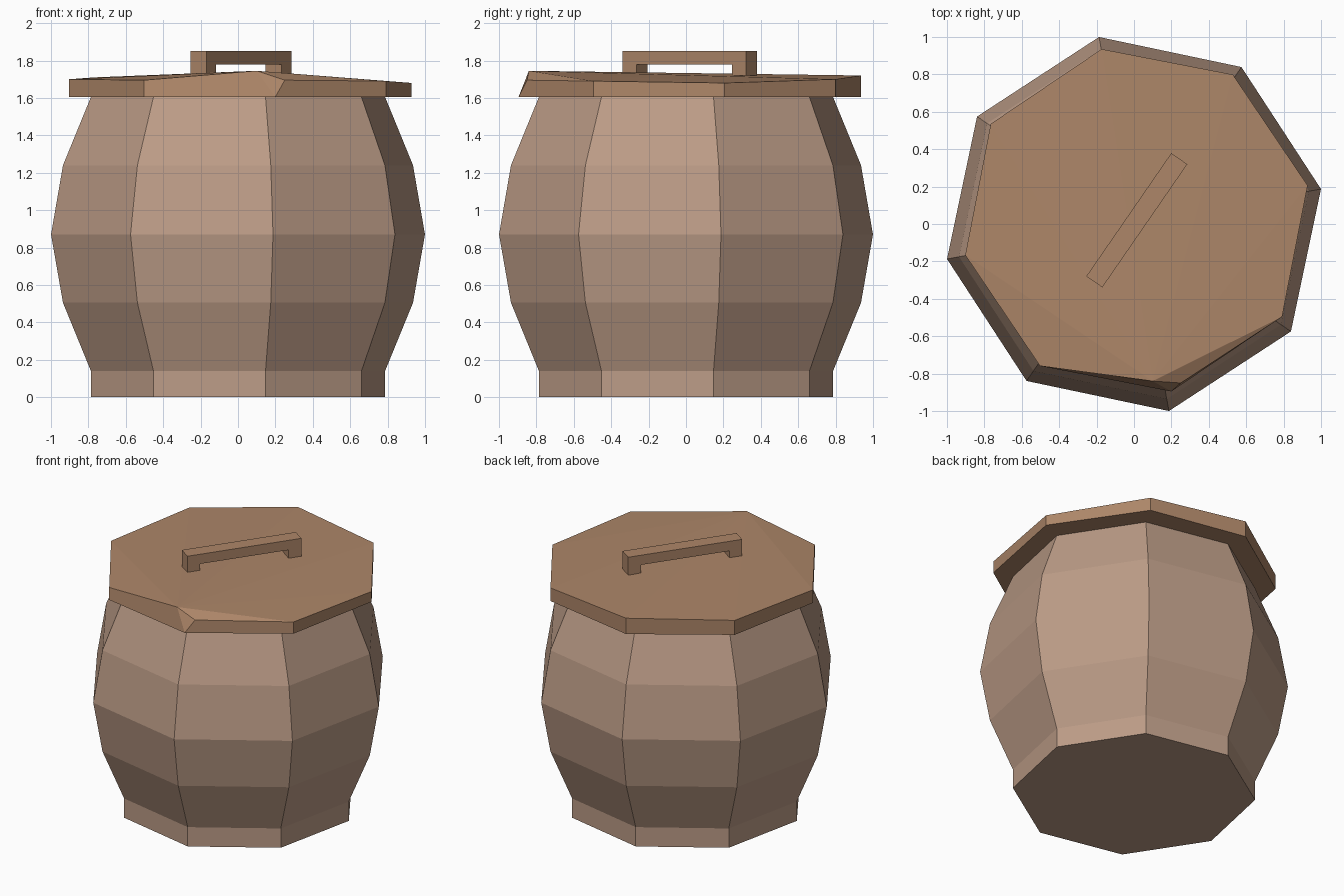
import bpy, bmesh
from math import cos, sin, radians
from mathutils import Matrix

if "Cube" in bpy.data.objects:
    bpy.data.objects.remove(bpy.data.objects["Cube"])


def material(name, color):
    m = bpy.data.materials.new(name)
    m.diffuse_color = (*color, 1)
    m.use_nodes = True
    m.node_tree.nodes["Principled BSDF"].inputs["Base Color"].default_value = m.diffuse_color
    return m


def finish(bm, name, mat):
    bmesh.ops.recalc_face_normals(bm, faces=bm.faces)
    mesh = bpy.data.meshes.new(name)
    bm.to_mesh(mesh)
    bm.free()
    ob = bpy.data.objects.new(name, mesh)
    ob.data.materials.append(mat)
    bpy.context.collection.objects.link(ob)
    return ob


def octagon(r, cx=0, cy=0, turn=10.6):
    return [(cx + r * cos(radians(turn + 45 * i)),
             cy + r * sin(radians(turn + 45 * i))) for i in range(8)]


body_wood = material("body_wood", (0.50, 0.33, 0.24))
lid_wood = material("lid_wood", (0.42, 0.24, 0.14))

# Barrel body: eight-sided bulging profile
bm = bmesh.new()
profile = [(0.80, 0), (0.80, 0.14), (0.952, 0.505),
           (1.017, 0.87), (0.952, 1.24), (0.80, 1.605)]
rings = [[bm.verts.new((x, y, z)) for x, y in octagon(r)] for r, z in profile]
for a, b in zip(rings, rings[1:]):
    for i in range(8):
        j = (i + 1) % 8
        bm.faces.new((a[i], a[j], b[j], b[i]))
bm.faces.new(rings[0])
bm.faces.new(rings[-1])
finish(bm, "barrel_body", body_wood)

# Lid: uneven octagonal slab with one chipped front corner
bm = bmesh.new()
outline = octagon(0.934, 0.013, 0.02, 11.5)
heights = [1.68, 1.70, 1.72, 1.71, 1.70, 1.695, None, 1.69]
low = [bm.verts.new((x, y, 1.605)) for x, y in outline]
top = [bm.verts.new((x, y, z)) if z else None
       for (x, y), z in zip(outline, heights)]
peak = bm.verts.new((0.10, -0.84, 1.745))
chip = bm.verts.new((0.25, -0.85, 1.695))
bm.faces.new(low)
for i in range(8):
    j = (i + 1) % 8
    a = top[i] or chip
    b = top[j] or peak
    bm.faces.new((low[i], low[j], b, a))
bm.faces.new((low[6], chip, peak))
rim = [chip, top[7]] + top[:6]
for a, b in zip(rim, rim[1:]):
    bm.faces.new((peak, a, b))
finish(bm, "lid", lid_wood)

# Handle: extruded bracket profile set diagonally on the lid
bm = bmesh.new()
L, leg = 0.40, 0.09
bracket = [(-L, 1.72), (-L, 1.85), (L, 1.85), (L, 1.72),
           (L - leg, 1.72), (L - leg, 1.78), (leg - L, 1.78), (leg - L, 1.72)]
face = bm.faces.new([bm.verts.new((x, -0.052, z)) for x, z in bracket])
ext = bmesh.ops.extrude_face_region(bm, geom=[face], use_keep_orig=True)
moved = [v for v in ext["geom"] if isinstance(v, bmesh.types.BMVert)]
bmesh.ops.translate(bm, verts=moved, vec=(0, 0.104, 0))
handle = finish(bm, "lid_handle", lid_wood)
handle.matrix_world = (Matrix.Translation((0.015, 0.02, 0))
                       @ Matrix.Rotation(radians(55.4), 4, 'Z'))
